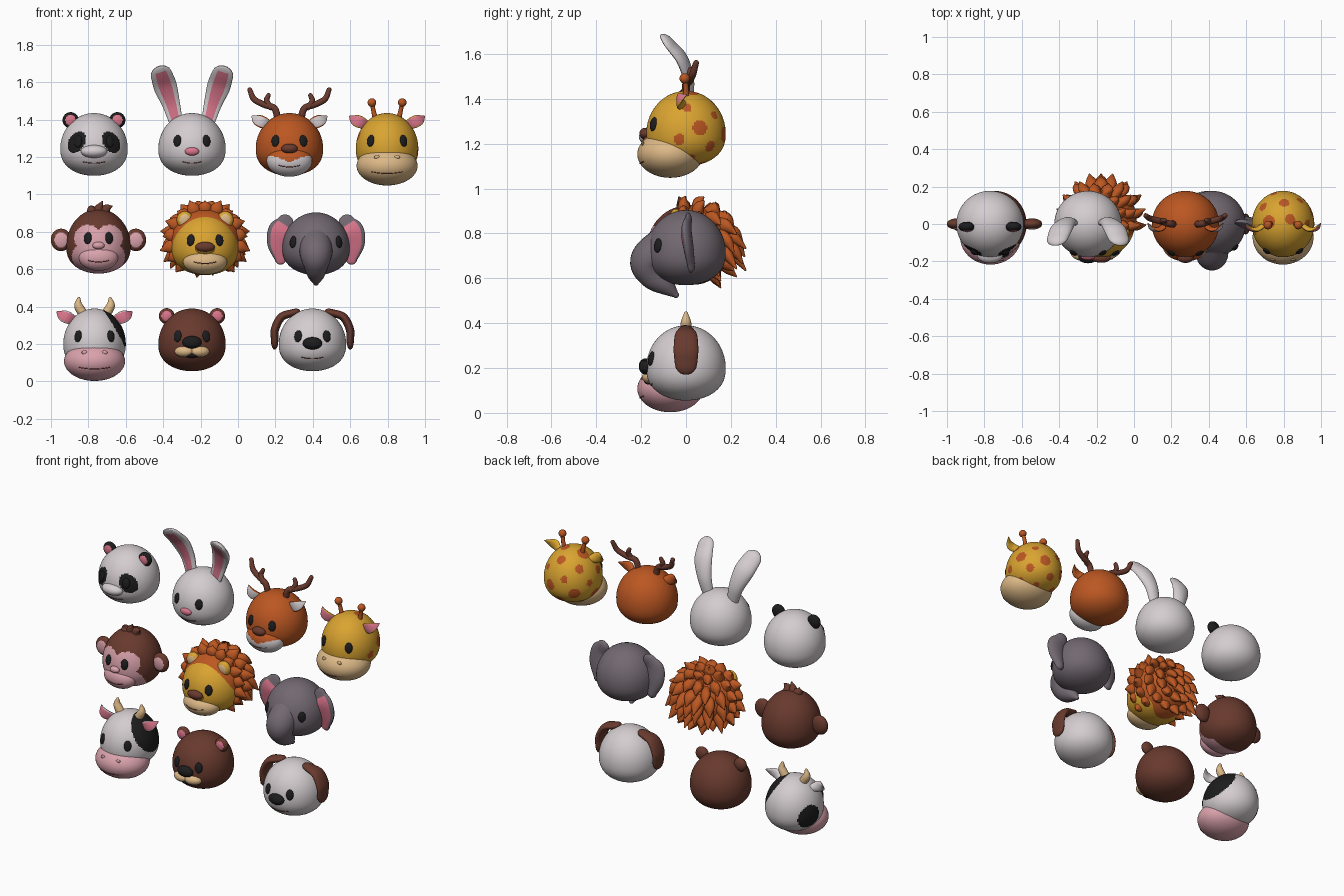
import bpy, bmesh, math
from mathutils import Vector as V

if "Cube" in bpy.data.objects:
    bpy.data.objects.remove(bpy.data.objects["Cube"])

def mat(name, c):
    m = bpy.data.materials.new(name)
    m.diffuse_color = (*c, 1)
    m.use_nodes = True
    m.node_tree.nodes["Principled BSDF"].inputs["Base Color"].default_value = m.diffuse_color
    return m

WHITE = mat("soft white", (0.66, 0.61, 0.63))
BLACK = mat("black", (0.012, 0.012, 0.013))
PINK = mat("pink", (0.70, 0.18, 0.26))
BLUSH = mat("pale pink", (0.70, 0.36, 0.41))
BROWN = mat("brown", (0.14, 0.042, 0.027))
ORANGE = mat("burnt orange", (0.50, 0.095, 0.016))
YELLOW = mat("golden yellow", (0.70, 0.37, 0.03))
TAN = mat("tan", (0.72, 0.48, 0.24))
GREY = mat("grey", (0.17, 0.14, 0.165))

O = V((0, 0, 0))                 # origin of the head being built
H = [0.18, 0.177, 0.19, 0.145]   # its half width, half depth, rise and drop
P = (2, 2.4)                     # roundness above / below the widest level
FRONT = (0, -1, 0)

def finish(name, bm, mats, rot=None, loc=(0, 0, 0)):
    bmesh.ops.recalc_face_normals(bm, faces=bm.faces)
    me = bpy.data.meshes.new(name)
    for f in bm.faces:
        f.smooth = True
    bm.to_mesh(me)
    bm.free()
    for m in mats:
        me.materials.append(m)
    ob = bpy.data.objects.new(name, me)
    ob.location = O + V(loc)
    if rot:
        ob.rotation_mode = 'QUATERNION'
        ob.rotation_quaternion = rot
    bpy.context.collection.objects.link(ob)
    return ob

def blob(name, loc, r, *mats, rule=None, normal=None, seg=28):
    """Ellipsoid; rule picks the colour slot from unit-sphere coordinates."""
    bm = bmesh.new()
    bmesh.ops.create_uvsphere(bm, u_segments=seg, v_segments=seg * 2 // 3, radius=1)
    for f in bm.faces:
        if rule:
            f.material_index = int(rule(f.calc_center_median()))
    for v in bm.verts:
        v.co = V(a * b for a, b in zip(v.co, r))
    return finish(name, bm, mats, normal.to_track_quat('-Y', 'Z') if normal else None, loc)

def head(name, x, z, *mats, rule=None, rx=0.18, up=0.19):
    """Rounded head, flatter below; rule works on local coordinates."""
    global O
    O = V((x, 0, z))
    H[0], H[2] = rx, up
    bm = bmesh.new()
    fine = rule is not None
    bmesh.ops.create_uvsphere(bm, u_segments=120 if fine else 64, v_segments=80 if fine else 40, radius=1)
    for v in bm.verts:
        c = v.co
        p, h = (P[0], H[2]) if c.z > 0 else (P[1], H[3])
        k = math.sqrt(max(0, 1 - min(1, abs(c.z)) ** p)) / max(1e-6, math.hypot(c.x, c.y))
        v.co = (c.x * k * rx, c.y * k * H[1], c.z * h) if abs(c.z) < 0.9999 else (0, 0, c.z * h)
    if fine:
        for f in bm.faces:
            f.material_index = int(rule(f.calc_center_median()))
    finish(name + "_head", bm, mats)

def head_y(x, z):
    p, h = (P[0], H[2]) if z > 0 else (P[1], H[3])
    return -H[1] * math.sqrt(max(0.01, 1 - abs(z / h) ** p - (x / H[0]) ** 2))

def ell_y(c, r):
    return lambda x, z: c[1] - r[1] * math.sqrt(max(0.01, 1 - ((x - c[0]) / r[0]) ** 2 - ((z - c[2]) / r[2]) ** 2))

def eyes(name, x, z=0.042):
    for s in (1, -1):
        y = head_y(x, z)
        n = V((s * x / H[0] ** 2, y / H[1] ** 2, z / H[2] ** 2)).normalized()
        blob(name + "_eye", (s * x, y, z), (0.022, 0.011, 0.032), BLACK, normal=n, seg=20)

def loft(name, pts, w, t, *mats, ref=FRONT, inner=None, th=0.7, sides=20, steps=6):
    """Oval tube through pts, rounded ends; ref is the facing side, which takes the second colour."""
    ref = V(ref)
    data = [tuple(p) + (a, b) for p, a, b in zip(pts, w, t)]
    ext = [tuple(2 * a - b for a, b in zip(data[0], data[1]))] + data + [tuple(2 * a - b for a, b in zip(data[-1], data[-2]))]
    path = []
    for i in range(1, len(ext) - 2):
        for k in range(steps + (i == len(ext) - 3)):
            u = k / steps
            path.append([0.5 * (2 * b + (c - a) * u + (2 * a - 5 * b + 4 * c - d) * u * u + (3 * b - a - 3 * c + d) * u ** 3)
                         for a, b, c, d in zip(*ext[i - 1:i + 3])])
    n = len(path)
    rows = []
    for i, q in enumerate(path):
        T = (V(path[min(i + 1, n - 1)][:3]) - V(path[max(i - 1, 0)][:3])).normalized()
        rows.append((V(q[:3]), T, max(q[3], 0.001), max(q[4], 0.001)))
    caps = [math.radians(a) for a in (25, 48, 68, 85)]
    cap = lambda r, s, a: (r[0] + r[1] * s * r[2] * math.sin(a), r[1], r[2] * math.cos(a), r[3] * math.cos(a))
    rows = [cap(rows[0], -1, a) for a in reversed(caps)] + rows + [cap(rows[-1], 1, a) for a in caps]
    bm = bmesh.new()
    rings = []
    for c, T, a, b in rows:
        N = (ref - T * ref.dot(T)).normalized()
        S = N.cross(T)
        ring = []
        for k in range(sides):
            g = 2 * math.pi * k / sides
            sn = math.sin(g)
            ring.append(bm.verts.new(c + S * a * math.cos(g) + N * b * sn * (0.35 if inner and sn > 0 else 1)))
        rings.append(ring)
    for i in range(len(rings) - 1):
        for k in range(sides):
            j = (k + 1) % sides
            f = bm.faces.new((rings[i][k], rings[i][j], rings[i + 1][j], rings[i + 1][k]))
            if inner and inner[0] < i / len(rings) < inner[1] and math.sin(2 * math.pi * (k + 0.5) / sides) > th:
                f.material_index = 1
    bm.faces.new(rings[0])
    bm.faces.new(rings[-1])
    return finish(name, bm, mats)

def pair(name, pts, w, t, *mats, ref=FRONT, **kw):
    for s in (1, -1):
        loft(name, [(p[0] * s, p[1], p[2]) for p in pts], w, t, *mats, ref=(ref[0] * s, ref[1], ref[2]), **kw)

def mouth(name, w, z, fy=head_y, sag=0.008):
    pts = [(w * k, fy(w * k, z - sag * (1 - k * k)), z - sag * (1 - k * k)) for k in (-1, -0.5, 0, 0.5, 1)]
    loft(name + "_mouth", pts, [0.0025] * 5, [0.0025] * 5, BROWN, sides=8, steps=3)

def round_ears(name, x, y, z, r, *mats):
    for s in (1, -1):
        blob(name + "_ear", (s * x, y, z), r, *mats, rule=lambda c: c.y < 0 and c.x ** 2 + c.z ** 2 < 0.42, seg=40)

def leaf_ears(name, *mats):
    pair(name + "_ear", [(0.10, -0.01, 0.125), (0.14, -0.035, 0.14), (0.175, -0.03, 0.155), (0.20, 0.0, 0.172)],
         [0.02, 0.032, 0.028, 0.005], [0.018, 0.02, 0.016, 0.004], *mats, inner=(0.2, 0.8), th=0.6)

def big_muzzle(name, m):
    c, r = (0, -0.07, -0.092), (0.163, 0.147, 0.105)
    blob(name + "_muzzle", c, r, m, seg=56)
    fy = ell_y(c, r)
    for s in (1, -1):
        blob(name + "_nostril", (0.054 * s, fy(0.054, -0.045), -0.045), (0.015, 0.006, 0.011), m, seg=16)
    mouth(name, 0.08, -0.125, fy)

# ---- panda
head("panda", -0.77, 1.245, WHITE, BLACK, rule=lambda c: c.y < 0 and
     ((abs(c.x) - 0.092 + 0.3 * (c.z - 0.035)) / 0.046) ** 2 + ((c.z - 0.035) / 0.057) ** 2 < 1)
eyes("panda", 0.085, 0.038)
blob("panda_nose", (0, -0.165, -0.015), (0.07, 0.045, 0.035), WHITE)
mouth("panda", 0.06, -0.07)
round_ears("panda", 0.125, -0.015, 0.152, (0.043, 0.027, 0.043), BLACK, PINK)

# ---- rabbit
head("rabbit", -0.246, 1.245, WHITE)
eyes("rabbit", 0.078)
blob("rabbit_nose", (0, -0.175, -0.015), (0.038, 0.018, 0.022), PINK)
mouth("rabbit", 0.052, -0.07)
pair("rabbit_ear", [(0.085, 0.0, 0.14), (0.112, 0.0, 0.24), (0.142, -0.03, 0.33), (0.163, -0.08, 0.395)],
     [0.036, 0.048, 0.062, 0.058], [0.03, 0.036, 0.038, 0.03], WHITE, PINK, inner=(0.15, 0.85), th=0.8, sides=32, steps=8)

# ---- deer
head("deer", 0.275, 1.245, ORANGE)
eyes("deer", 0.075)
dc, dr = (0, -0.115, -0.065), (0.122, 0.085, 0.085)
blob("deer_muzzle", dc, dr, ORANGE, WHITE, seg=64,
     rule=lambda c: c.z < 0.3 - 0.35 * math.exp(-(c.x / 0.45) ** 2))
blob("deer_nose", (0, -0.18, 0.0), (0.044, 0.028, 0.026), BROWN)
mouth("deer", 0.055, -0.09, ell_y(dc, dr))
leaf_ears("deer", ORANGE, WHITE)
pair("deer_antler", [(0.06, 0, 0.15), (0.08, 0.0, 0.215), (0.135, 0.015, 0.235), (0.19, 0.03, 0.265), (0.212, 0.045, 0.315)],
     [0.019, 0.018, 0.017, 0.016, 0.013], [0.019, 0.018, 0.017, 0.016, 0.013], BROWN, sides=14)
pair("deer_antler_tine", [(0.10, 0.0, 0.22), (0.122, 0.015, 0.255), (0.112, 0.02, 0.285)],
     [0.015, 0.015, 0.012], [0.015, 0.015, 0.012], BROWN, sides=14)

# ---- giraffe, with evenly scattered spots
spots = []
for i in range(32):
    z = 1 - (2 * i + 1) / 32
    a = i * 2.39996 + 0.6
    d = V((math.cos(a) * math.sqrt(1 - z * z), math.sin(a) * math.sqrt(1 - z * z), z))
    if d.y > -0.4:
        spots.append((d, math.cos((0.15, 0.2, 0.12)[i % 3])))
head("giraffe", 0.797, 1.245, YELLOW, ORANGE, rx=0.167,
     rule=lambda c: any(c.normalized().dot(d) > k for d, k in spots))
eyes("giraffe", 0.088)
big_muzzle("giraffe", TAN)
leaf_ears("giraffe", YELLOW, PINK)
pair("giraffe_horn", [(0.062, 0, 0.155), (0.072, 0, 0.2), (0.08, -0.005, 0.24)],
     [0.015, 0.012, 0.012], [0.015, 0.012, 0.012], ORANGE, sides=12)
for s in (1, -1):
    blob("giraffe_horn_tip", (0.081 * s, -0.006, 0.246), (0.023, 0.023, 0.023), ORANGE, seg=20)

# ---- monkey
def monkey_face(c):
    return c.y < 0 and (((abs(c.x) - 0.058) / 0.072) ** 2 + ((c.z - 0.045) / 0.07) ** 2 < 1
                        or (c.x / 0.142) ** 2 + ((c.z + 0.055) / 0.1) ** 2 < 1)
head("monkey", -0.746, 0.722, BROWN, BLUSH, rule=monkey_face, rx=0.172, up=0.2)
eyes("monkey", 0.057, 0.045)
mc, mr = (0, -0.125, -0.06), (0.105, 0.065, 0.07)
blob("monkey_muzzle", mc, mr, BLUSH, seg=40)
blob("monkey_nose", (0, -0.18, 0.005), (0.032, 0.02, 0.02), BLUSH)
mouth("monkey", 0.055, -0.075, ell_y(mc, mr))
round_ears("monkey", 0.2, 0.0, 0.035, (0.055, 0.03, 0.06), BROWN, BLUSH)
for x, tx, tz in ((-0.02, -0.035, 0.215), (0.0, 0.02, 0.238), (0.03, 0.07, 0.215)):
    loft("monkey_hair_tuft", [(x, -0.01, 0.16), ((x + tx) / 2 - 0.008, -0.02, 0.2), (tx, -0.03, tz)],
         [0.03, 0.026, 0.005], [0.03, 0.024, 0.005], BROWN, sides=12)

# ---- lion
head("lion", -0.176, 0.714, YELLOW)
eyes("lion", 0.077)
lc, lr = (0, -0.11, -0.075), (0.118, 0.088, 0.068)
blob("lion_muzzle", lc, lr, TAN, seg=48)
blob("lion_nose_bridge", (0, -0.145, -0.005), (0.06, 0.05, 0.035), YELLOW)
blob("lion_nose", (0, -0.182, 0.005), (0.052, 0.025, 0.027), BROWN)
mouth("lion", 0.06, -0.075, ell_y(lc, lr))
round_ears("lion", 0.108, -0.045, 0.15, (0.044, 0.028, 0.046), YELLOW, TAN)
C = V((0, 0.03, 0.035))
blob("lion_mane_base", C, (0.19, 0.172, 0.178), ORANGE, seg=48)
for ring, (deg, count) in enumerate(((78, 18), (98, 17), (120, 15), (142, 11), (163, 6), (180, 1))):
    for k in range(count):
        a = 2 * math.pi * (k + 0.5 * (ring % 2)) / count + math.pi / 2
        th = math.radians(deg)
        d = V((math.sin(th) * math.cos(a), -math.cos(th), math.sin(th) * math.sin(a)))
        if ring < 2 and d.z < -0.9:
            continue
        d.z *= 0.86 if d.z < 0 else 1
        drop = V((0, 0, -0.05 if ring > 1 else -0.012))
        tip = C + d * (0.245 if k % 2 else 0.23) + drop * (1 if d.z > -0.4 else 0.2) + V((0, 0.015 if ring < 2 else 0, 0))
        loft("lion_mane_lock", [C + d * 0.14 - drop * 0.6, C + d * 0.195, tip],
             [0.036, 0.036, 0.005], [0.028, 0.026, 0.005], ORANGE, ref=(0, 1, 0), sides=10, steps=4)

# ---- elephant
head("elephant", 0.417, 0.714, GREY)
eyes("elephant", 0.123, 0.032)
tr = [0.09, 0.086, 0.064, 0.043, 0.014]
loft("elephant_trunk", [(0, -0.08, 0.04), (0, -0.163, -0.035), (0, -0.148, -0.1), (0, -0.09, -0.148), (0, -0.045, -0.188)],
     tr, tr, GREY, ref=(1, 0, 0), sides=28, steps=8)
pair("elephant_ear", [(0.165, 0.0, 0.135), (0.19, -0.01, 0.09), (0.2, 0.0, 0.02), (0.19, 0.015, -0.06)],
     [0.045, 0.066, 0.06, 0.03], [0.026, 0.036, 0.034, 0.025], GREY, PINK, inner=(0.16, 0.9), th=0.65, sides=32, steps=8)

# ---- cow, with a large patch over one side and a smaller one on the other
big, small = V((0.82, 0.1, 0.56)).normalized(), V((-0.85, 0.35, -0.1)).normalized()
head("cow", -0.767, 0.2, WHITE, BLACK, rx=0.167,
     rule=lambda c: c.normalized().dot(big) > 0.72 or c.normalized().dot(small) > 0.9)
eyes("cow", 0.088)
big_muzzle("cow", BLUSH)
leaf_ears("cow", WHITE, PINK)
pair("cow_horn", [(0.06, 0, 0.16), (0.086, 0, 0.205), (0.084, 0, 0.243)],
     [0.026, 0.023, 0.009], [0.026, 0.023, 0.009], TAN, sides=16)

# ---- bear
head("bear", -0.246, 0.2, BROWN)
eyes("bear", 0.077)
for s in (1, -1):
    blob("bear_muzzle", (0.042 * s, -0.16, -0.04), (0.052, 0.035, 0.03), TAN,
         normal=V((0.25 * s, -1, 0)))
blob("bear_mouth", (0, -0.165, -0.058), (0.045, 0.022, 0.016), BLACK)
blob("bear_nose", (0, -0.18, 0.01), (0.052, 0.03, 0.033), BLACK)
round_ears("bear", 0.135, -0.005, 0.15, (0.042, 0.027, 0.042), BROWN, PINK)

# ---- dog
head("dog", 0.398, 0.2, WHITE)
eyes("dog", 0.077)
blob("dog_nose", (0, -0.18, 0.004), (0.052, 0.03, 0.033), BLACK)
mouth("dog", 0.06, -0.07)
pair("dog_ear", [(0.10, 0, 0.168), (0.165, 0, 0.145), (0.2, 0, 0.08), (0.202, 0, 0.02)],
     [0.036, 0.05, 0.055, 0.05], [0.02, 0.022, 0.022, 0.02], BROWN, ref=(0.6, 0, 1), sides=24, steps=8)
